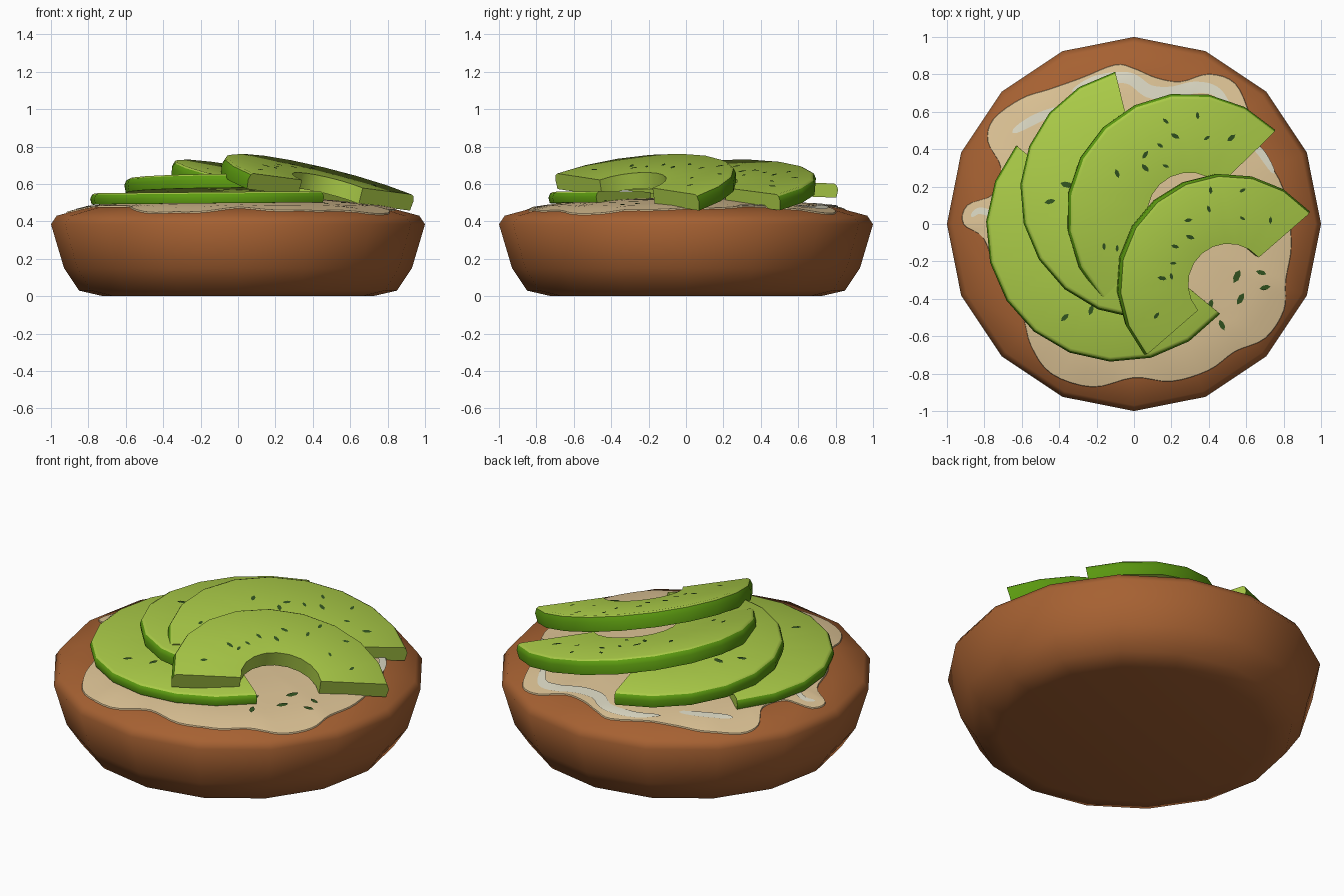
import bpy, bmesh, math, random
from mathutils import Vector

if "Cube" in bpy.data.objects:
    bpy.data.objects.remove(bpy.data.objects["Cube"])
random.seed(4)


def material(name, r, g, b):
    lin = [((c / 255 + 0.055) / 1.055) ** 2.4 for c in (r, g, b)]
    m = bpy.data.materials.new(name)
    m.diffuse_color = (*lin, 1)
    m.use_nodes = True
    m.node_tree.nodes["Principled BSDF"].inputs["Base Color"].default_value = m.diffuse_color
    return m


CRUST = material("crust brown", 166, 97, 50)
CREAM = material("cream spread", 222, 196, 150)
SHINE = material("pale cream", 220, 217, 196)
FLESH = material("avocado flesh", 171, 204, 72)
SKIN = material("avocado skin", 92, 155, 16)
HERB = material("herb green", 50, 84, 32)


def build(name, verts, faces, mats, idx=None, sheet=False, angle=35):
    me = bpy.data.meshes.new(name)
    me.from_pydata([tuple(v) for v in verts], [], faces)
    for m in mats:
        me.materials.append(m)
    if idx:
        for p, i in zip(me.polygons, idx):
            p.material_index = i
    bm = bmesh.new()
    bm.from_mesh(me)
    bm.normal_update()
    if sheet:  # thin painted sheets all face up
        for f in bm.faces:
            if f.normal.z < 0:
                f.normal_flip()
    else:
        bmesh.ops.recalc_face_normals(bm, faces=bm.faces)
    bm.to_mesh(me)
    bm.free()
    ob = bpy.data.objects.new(name, me)
    bpy.context.collection.objects.link(ob)
    bpy.ops.object.select_all(action='DESELECT')
    ob.select_set(True)
    bpy.context.view_layer.objects.active = ob
    bpy.ops.object.shade_smooth_by_angle(angle=math.radians(angle))
    return ob


def spline(pts, n, closed):
    P = [Vector(p) for p in pts]
    k, out = len(P), []
    for i in range(k if closed else k - 1):
        a, b, c, d = [P[j % k] if closed else P[max(0, min(k - 1, j))] for j in range(i - 1, i + 3)]
        for s in range(n):
            t = s / n
            out.append(0.5 * (2 * b + (c - a) * t + (2 * a - 5 * b + 4 * c - d) * t * t
                              + (3 * b - a - 3 * c + d) * t ** 3))
    return out if closed else out + [P[-1]]


# Bun: 16-sided lathe
SIDES = 16
PROFILE = [(0.72, 0), (0.85, 0.03), (0.93, 0.15), (1.0, 0.385), (0.97, 0.43),
           (0.8, 0.476), (0.5, 0.508), (0.25, 0.518)]
verts = [(r * math.cos(math.tau * i / SIDES), r * math.sin(math.tau * i / SIDES), z)
         for r, z in PROFILE for i in range(SIDES)]
faces = [(k * SIDES + i, k * SIDES + (i + 1) % SIDES, (k + 1) * SIDES + (i + 1) % SIDES, (k + 1) * SIDES + i)
         for k in range(len(PROFILE) - 1) for i in range(SIDES)]
faces += [tuple(range(SIDES)), tuple(range(len(verts) - SIDES, len(verts)))]
build("bun", verts, faces, [CRUST], angle=50)


def bun_z(x, y):
    """Height of the faceted bun top at a point."""
    step = math.tau / SIDES
    r = math.hypot(x, y) * math.cos(math.atan2(y, x) % step - step / 2) / math.cos(step / 2)
    top = PROFILE[3:]
    if r <= 0.25:
        return 0.518
    for (r0, z0), (r1, z1) in zip(top, top[1:]):
        if r >= r1:
            return z1 + (z0 - z1) * (r - r1) / (r0 - r1)


# Cream spread with a wavy edge
OUTLINE = [(0, .83), (-.1, .85), (-.28, .78), (-.45, .72), (-.6, .67), (-.75, .56), (-.78, .44), (-.71, .3),
           (-.75, .16), (-.89, .1), (-.91, 0), (-.8, -.08), (-.73, -.28), (-.6, -.48), (-.55, -.65),
           (-.44, -.8), (-.22, -.87), (0, -.82), (.2, -.84), (.4, -.78), (.54, -.68), (.7, -.61), (.8, -.46),
           (.81, -.3), (.84, -.1), (.8, .18), (.68, .4), (.62, .58), (.54, .75), (.4, .8), (.25, .76), (.12, .78)]
edge = spline(OUTLINE, 4, True)
n = len(edge)
scales = [0.2, 0.4, 0.5, 0.6, 0.7, 0.8, 0.9, 1.0]
verts = [(p.x * s, p.y * s, bun_z(p.x * s, p.y * s) + 0.007) for s in scales for p in edge]
verts += [(p.x * 1.003, p.y * 1.003, bun_z(p.x, p.y) - 0.002) for p in edge]
faces = [(k * n + i, k * n + (i + 1) % n, (k + 1) * n + (i + 1) % n, (k + 1) * n + i)
         for k in range(len(scales)) for i in range(n)]
faces.append(tuple(range(n)))
build("cream_spread", verts, faces, [CREAM], sheet=True)


# Pale swirls in the cream
def swirl(name, pts, half):
    path = spline(pts, 6, False)
    m = len(path)
    verts = []
    for i, p in enumerate(path):
        d = (path[min(i + 1, m - 1)] - path[max(i - 1, 0)]).normalized()
        w = half * (0.1 + 0.9 * math.sin(math.pi * i / (m - 1)) ** 0.5)
        for s in (-1, 0, 1):
            q = p + Vector((-d.y, d.x)) * w * s
            verts.append((q.x, q.y, bun_z(q.x, q.y) + 0.011))
    faces = [(3 * i + j, 3 * i + j + 1, 3 * i + j + 4, 3 * i + j + 3) for i in range(m - 1) for j in (0, 1)]
    build(name, verts, faces, [SHINE], sheet=True)


swirl("swirl_back", [(-.33, .71), (-.2, .77), (-.03, .78), (.08, .71), (.2, .70), (.33, .73), (.45, .7), (.54, .55)], 0.035)
swirl("swirl_back_left", [(-.65, .49), (-.53, .56), (-.39, .62)], 0.025)
swirl("swirl_left", [(-.87, .04), (-.83, .07), (-.77, .05), (-.74, -.04)], 0.018)
swirl("swirl_right", [(.6, .46), (.68, .38), (.75, .27)], 0.02)

# Avocado slices: tilted half rings given by centre, cut direction, radii,
# top height, slope along the cut, slope towards the arc, thickness
SLICES = {
    "avocado_slice_1": ((-.085, -.03), (-.771, .637), .707, .25, .556, -.008, -.004, .06),
    "avocado_slice_2": ((.06, .165), (-.24, .97), .67, .24, .628, -.04, .01, .075),
    "avocado_slice_3": ((.295, .05), (.719, .696), .648, .225, .60, -.09, .19, .085),
    "avocado_slice_4": ((.505, -.32), (.755, .656), .585, .215, .60, -.10, .27, .088),
}


def slice_z(name, x, y):
    (cx, cy), (dx, dy), R, r, z0, a, b, t = SLICES[name]
    u, v = (x - cx) * dx + (y - cy) * dy, -(x - cx) * dy + (y - cy) * dx
    return z0 + a * u + b * v


ARC = 10
for name, ((cx, cy), (dx, dy), R, r, z0, a, b, t) in SLICES.items():
    nrm = Vector((-a, -b, 1)).normalized()
    # cross-section: inner bottom, inner top, outer top, chamfer, outer bottom
    section = [(r, t), (r, 0), (R - .024, 0), (R - .01, .008), (R, .018 + .2 * t), (R - .008, t)]
    verts = []
    for i in range(ARC + 1):
        ang = math.pi * i / ARC
        for rad, depth in section:
            u, v = rad * math.cos(ang), rad * math.sin(ang)
            p = Vector((u, v, z0 + a * u + b * v)) - nrm * depth
            verts.append((cx + p.x * dx - p.y * dy, cy + p.x * dy + p.y * dx, p.z))
    k = len(section)
    faces, idx = [], []
    for i in range(ARC):
        for j in range(k):
            j2 = (j + 1) % k
            faces.append((i * k + j, i * k + j2, (i + 1) * k + j2, (i + 1) * k + j))
            idx.append(1 if j in (3, 4) else 0)
    faces += [tuple(range(k)), tuple(range(ARC * k, ARC * k + k))]
    build(name, verts, faces, [FLESH, SKIN], idx + [0, 0], angle=40)


# Herb flakes: thin leaf-shaped plates lying on each surface
def flakes(name, spots, size, height):
    verts, faces = [], []
    for x, y in spots:
        ang, L = random.uniform(0, math.pi), size * random.uniform(0.75, 1.2)
        c, s = math.cos(ang), math.sin(ang)
        k = len(verts)
        for p, q in ((-1, 0), (-.4, -.42), (.4, -.38), (1, 0), (.4, .42), (-.4, .38)):
            px, py = x + L * (p * c - q * s), y + L * (p * s + q * c)
            verts.append((px, py, height(px, py)))
        faces.append(tuple(range(k, k + 6)))
    build(name, verts, faces, [HERB], sheet=True)


SPOTS = {
    "avocado_slice_1": ([(-.37, -.5), (-.23, -.46)], .035),
    "avocado_slice_2": ([(-.45, .12), (-.36, .21)], .032),
    "avocado_slice_3": ([(.17, .55), (.34, .58), (.39, .46), (.52, .46), (.22, .47), (.14, .42), (.06, .37),
                         (.06, .3), (.17, .31), (-.09, .27), (-.16, -.12), (-.09, -.13)], .024),
    "avocado_slice_4": ([(.15, -.29), (.2, -.28), (.22, -.12), (.3, -.07), (.41, .18), (.4, .08), (.58, .18),
                         (.58, .03), (.29, .02), (.12, -.49), (.73, .02), (.21, -.21)], .022),
}
for name, (spots, size) in SPOTS.items():
    flakes("herbs_on_" + name, spots, size, lambda x, y: slice_z(name, x, y) + 0.004)
flakes("herbs_on_cream", [(.41, -.43), (.47, -.54), (.55, -.28), (.57, -.40), (.68, -.26), (.7, -.34)],
       .036, lambda x, y: bun_z(x, y) + 0.013)
